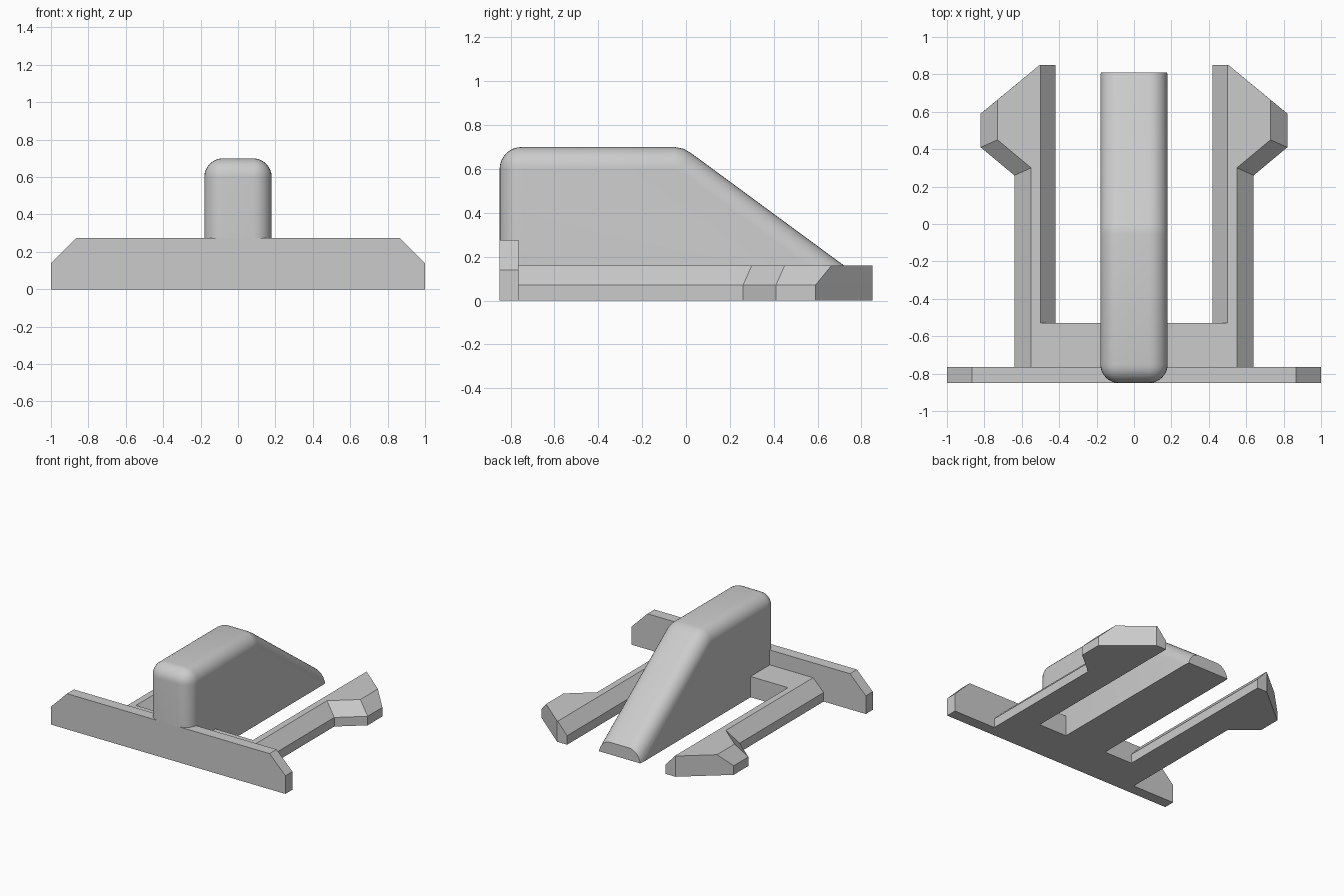
import bpy, bmesh

cube = bpy.data.objects.get("Cube")
if cube:
    bpy.data.objects.remove(cube, do_unlink=True)

grey = bpy.data.materials.new("light_grey")
grey.use_nodes = True
grey.diffuse_color = (0.6, 0.6, 0.6, 1)
grey.node_tree.nodes["Principled BSDF"].inputs["Base Color"].default_value = (0.6, 0.6, 0.6, 1)


def loft(bm, rings):
    """Skin matching closed rings and cap both ends."""
    loops = [[bm.verts.new(p) for p in ring] for ring in rings]
    n = len(loops[0])
    for a, b in zip(loops, loops[1:]):
        for i in range(n):
            j = (i + 1) % n
            bm.faces.new((a[i], a[j], b[j], b[i]))
    bm.faces.new(loops[0][::-1])
    bm.faces.new(loops[-1])
    bmesh.ops.recalc_face_normals(bm, faces=bm.faces)


def finish(bm, name):
    mesh = bpy.data.meshes.new(name)
    bmesh.ops.recalc_face_normals(bm, faces=bm.faces)
    bm.to_mesh(mesh)
    bm.free()
    mesh.materials.append(grey)
    obj = bpy.data.objects.new(name, mesh)
    bpy.context.collection.objects.link(obj)
    return obj


# Front plate with chamfered upper corners
half = [(1, 0), (1, 0.14), (0.865, 0.275)]
outline = half + [(-x, z) for x, z in reversed(half)]
bm = bmesh.new()
loft(bm, [[(x, y, z) for x, z in outline] for y in (-0.85, -0.765)])
finish(bm, "front_plate")

# Base with two barbed arms, upper edges sloping inwards
foot = [(0.42, -0.53), (0.42, 0.85), (0.505, 0.85), (0.82, 0.59),
        (0.82, 0.41), (0.64, 0.26), (0.64, -0.8)]
crest = [(0.5, -0.53), (0.5, 0.85), (0.505, 0.85), (0.73, 0.664),
         (0.73, 0.45), (0.55, 0.3), (0.55, -0.8)]


def ring(side, z):
    return [(x, y, z) for x, y in side] + [(-x, y, z) for x, y in reversed(side)]


bm = bmesh.new()
loft(bm, [ring(foot, 0), ring(foot, 0.07), ring(crest, 0.16)])
bmesh.ops.triangulate(bm, faces=[f for f in bm.faces if len(f.verts) > 4])
finish(bm, "base_and_arms")

# Central fin: rounded wedge, trimmed at the floor and the back
profile = [(-0.85, -0.3), (-0.85, 0.7), (-0.05, 0.7), (-0.01, 0.692),
           (0.025, 0.671), (1.346, -0.3)]
bm = bmesh.new()
loft(bm, [[(x, y, z) for y, z in profile] for x in (-0.18, 0.18)])


def rounded(edge):
    a, b = (v.co for v in edge.verts)
    crosswise = abs(a.x - b.x) > 0.1
    return max(a.z, b.z) > 0 and (not crosswise or a.y < -0.8)


bmesh.ops.bevel(bm, geom=[e for e in bm.edges if rounded(e)], offset=0.1,
                offset_type='OFFSET', segments=8, profile=0.5, affect='EDGES')
for point, normal in (((0, 0, 0), (0, 0, -1)), ((0, 0.81, 0), (0, 1, 0))):
    bmesh.ops.bisect_plane(bm, geom=bm.verts[:] + bm.edges[:] + bm.faces[:],
                           plane_co=point, plane_no=normal, clear_outer=True)
    bmesh.ops.holes_fill(bm, edges=[e for e in bm.edges if e.is_boundary], sides=0)
fin = finish(bm, "central_fin")
bpy.ops.object.select_all(action='DESELECT')
fin.select_set(True)
bpy.context.view_layer.objects.active = fin
bpy.ops.object.shade_smooth_by_angle(angle=0.5)
